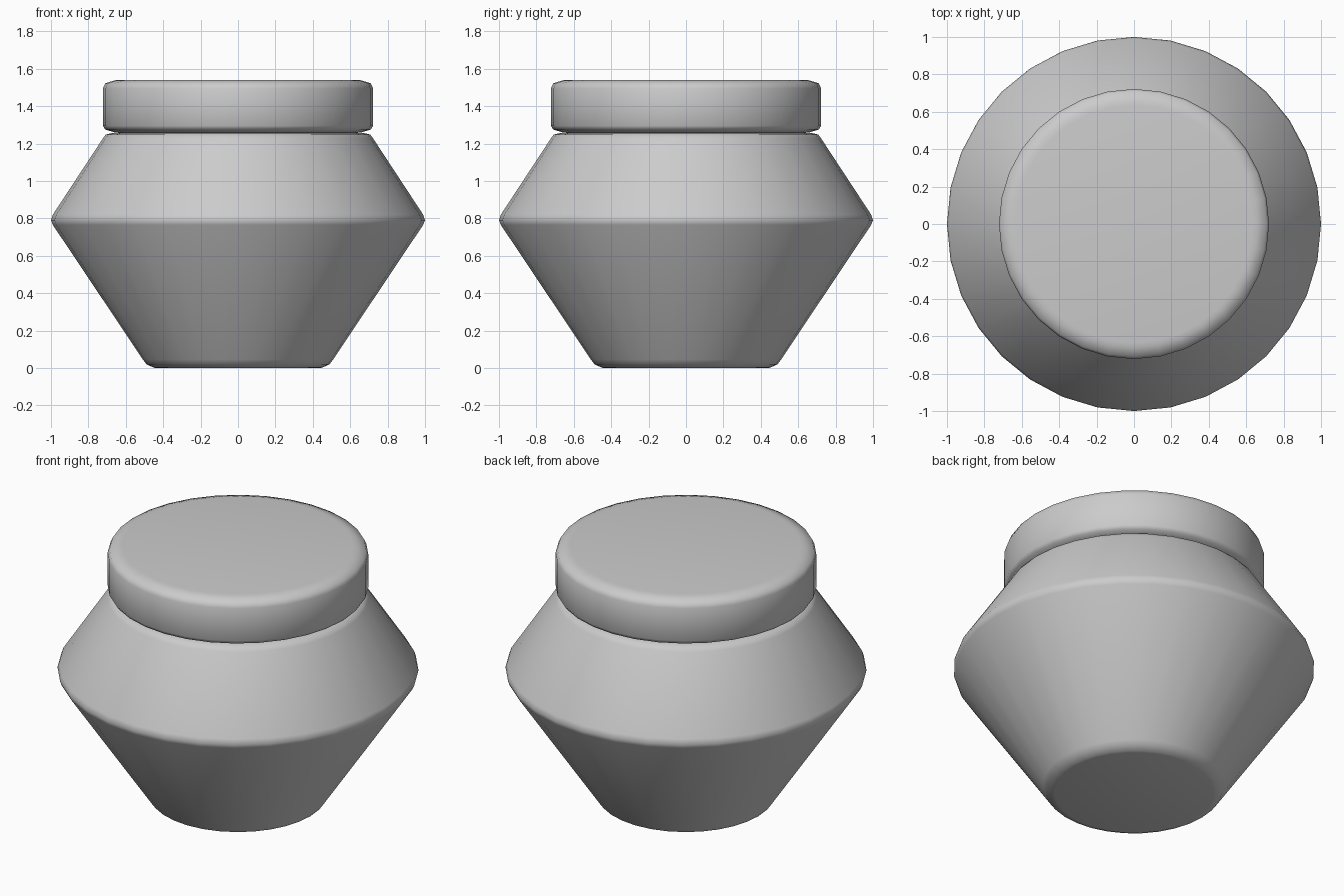
import bpy, bmesh
from math import cos, sin, tau

if "Cube" in bpy.data.objects:
    bpy.data.objects.remove(bpy.data.objects["Cube"])

SEGMENTS = 32


def lathe(name, profile):
    """Revolve (radius, height) points around z and cap both ends."""
    bm = bmesh.new()
    rings = [[bm.verts.new((r * cos(tau * i / SEGMENTS), r * sin(tau * i / SEGMENTS), z))
              for i in range(SEGMENTS)] for r, z in profile]
    for low, high in zip(rings, rings[1:]):
        for i in range(SEGMENTS):
            j = (i + 1) % SEGMENTS
            bm.faces.new((low[i], low[j], high[j], high[i]))
    bm.faces.new(rings[0][::-1])
    bm.faces.new(rings[-1])
    for face in bm.faces:
        face.smooth = True
    mesh = bpy.data.meshes.new(name)
    bm.to_mesh(mesh)
    bm.free()
    obj = bpy.data.objects.new(name, mesh)
    bpy.context.collection.objects.link(obj)
    return obj


# Jar body: narrow foot, wide waist, tapered shoulder, softened edges
lathe("jar_body", [
    (0.44, 0.0), (0.455, 0.004), (0.49, 0.02), (0.508, 0.045),
    (0.99, 0.765), (1.0, 0.79), (0.99, 0.82),
    (0.722, 1.228), (0.708, 1.248), (0.67, 1.257), (0.64, 1.257)])

# Lid: flat disc with rounded rims
lathe("lid", [
    (0.635, 1.257), (0.66, 1.26), (0.71, 1.275), (0.722, 1.295),
    (0.722, 1.495), (0.71, 1.522), (0.66, 1.538), (0.635, 1.541)])
